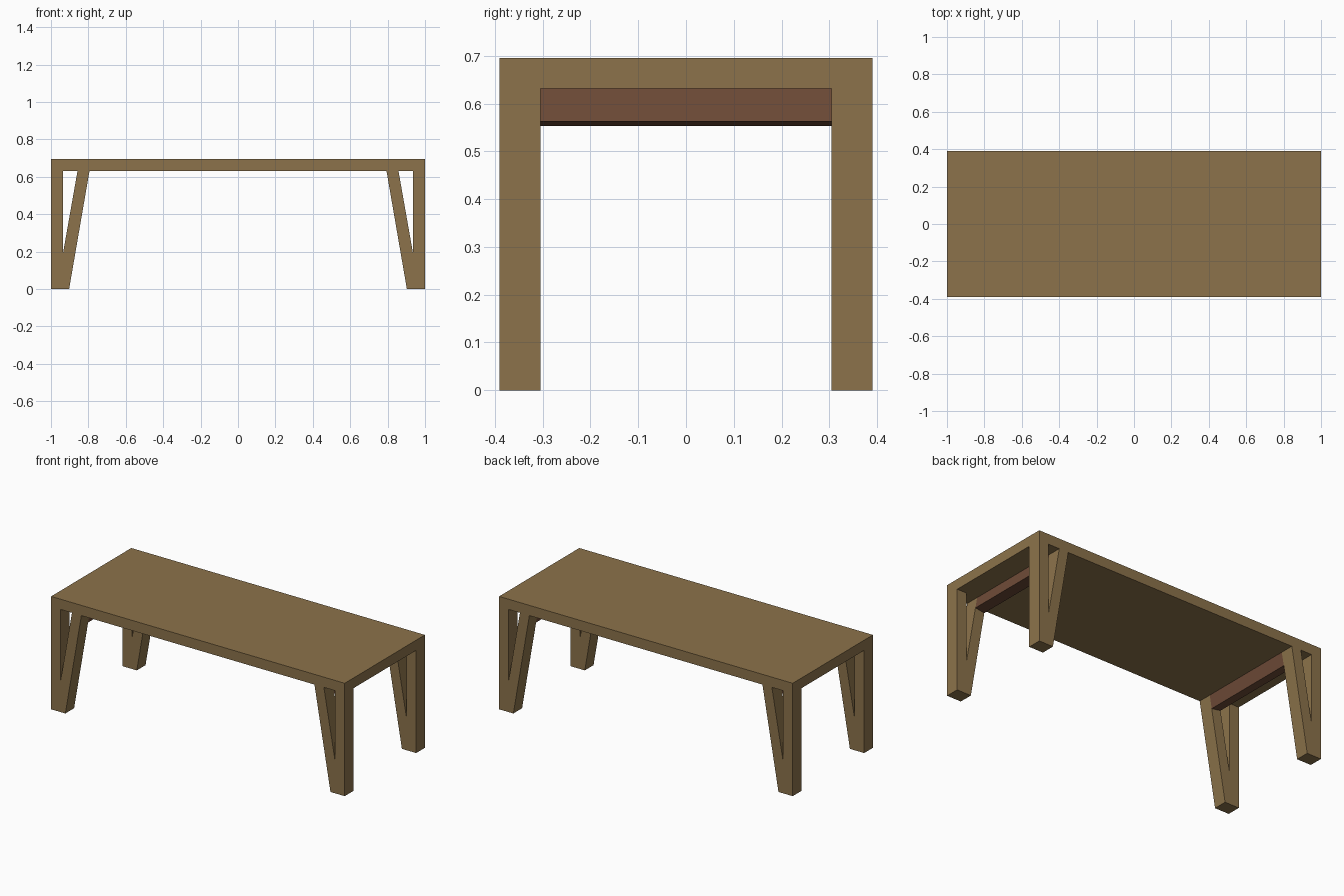
import bpy
import bmesh

if "Cube" in bpy.data.objects:
    bpy.data.objects.remove(bpy.data.objects["Cube"], do_unlink=True)

LENGTH, DEPTH, HEIGHT = 1.0, 0.39, 0.695   # half length, half depth, full height
INNER_X, INNER_Y, UNDER = 0.935, 0.305, 0.632


def material(name, colour):
    mat = bpy.data.materials.new(name)
    mat.use_nodes = True
    mat.diffuse_color = colour
    mat.node_tree.nodes["Principled BSDF"].inputs["Base Color"].default_value = colour
    return mat


oak = material("light_wood", (0.262, 0.171, 0.070, 1))
walnut = material("dark_red_wood", (0.156, 0.070, 0.038, 1))


def prism(name, profile, y0, y1, mat, flip=1):
    """Extrude an x-z profile from y0 to y1, optionally mirrored in x."""
    bm = bmesh.new()
    face = bm.faces.new([bm.verts.new((x * flip, y0, z)) for x, z in profile])
    extruded = bmesh.ops.extrude_face_region(bm, geom=[face])["geom"]
    verts = [v for v in extruded if isinstance(v, bmesh.types.BMVert)]
    bmesh.ops.translate(bm, verts=verts, vec=(0, y1 - y0, 0))
    bmesh.ops.recalc_face_normals(bm, faces=bm.faces)
    mesh = bpy.data.meshes.new(name)
    bm.to_mesh(mesh)
    bm.free()
    mesh.materials.append(mat)
    obj = bpy.data.objects.new(name, mesh)
    bpy.context.collection.objects.link(obj)
    return obj


def rect(x0, x1, z0, z1):
    return [(x0, z0), (x1, z0), (x1, z1), (x0, z1)]


# Table top panel and its long rails
prism("top_panel", rect(-INNER_X, INNER_X, UNDER, HEIGHT), -INNER_Y, INNER_Y, oak)
for side, y0, y1 in (("front", -DEPTH, -INNER_Y), ("back", INNER_Y, DEPTH)):
    prism(side + "_rail", rect(-INNER_X, INNER_X, UNDER, HEIGHT), y0, y1, oak)

# Slanted leg brace and the cross bar that follows its slope
brace = [(0.935, 0), (0.903, 0), (0.794, UNDER), (0.858, UNDER), (0.935, 0.195)]
bar = [(0.858, UNDER), (0.794, UNDER), (0.808, 0.553), (0.870, 0.563)]

for end, flip in (("left", 1), ("right", -1)):
    prism(end + "_end_rail", rect(INNER_X, LENGTH, UNDER, HEIGHT), -INNER_Y, INNER_Y, oak, flip)
    prism(end + "_cross_bar", bar, -INNER_Y, INNER_Y, walnut, flip)
    for side, y0, y1 in (("front", -DEPTH, -INNER_Y), ("back", INNER_Y, DEPTH)):
        prism(f"{side}_{end}_leg", rect(INNER_X, LENGTH, 0, HEIGHT), y0, y1, oak, flip)
        prism(f"{side}_{end}_brace", brace, y0, y1, oak, flip)
